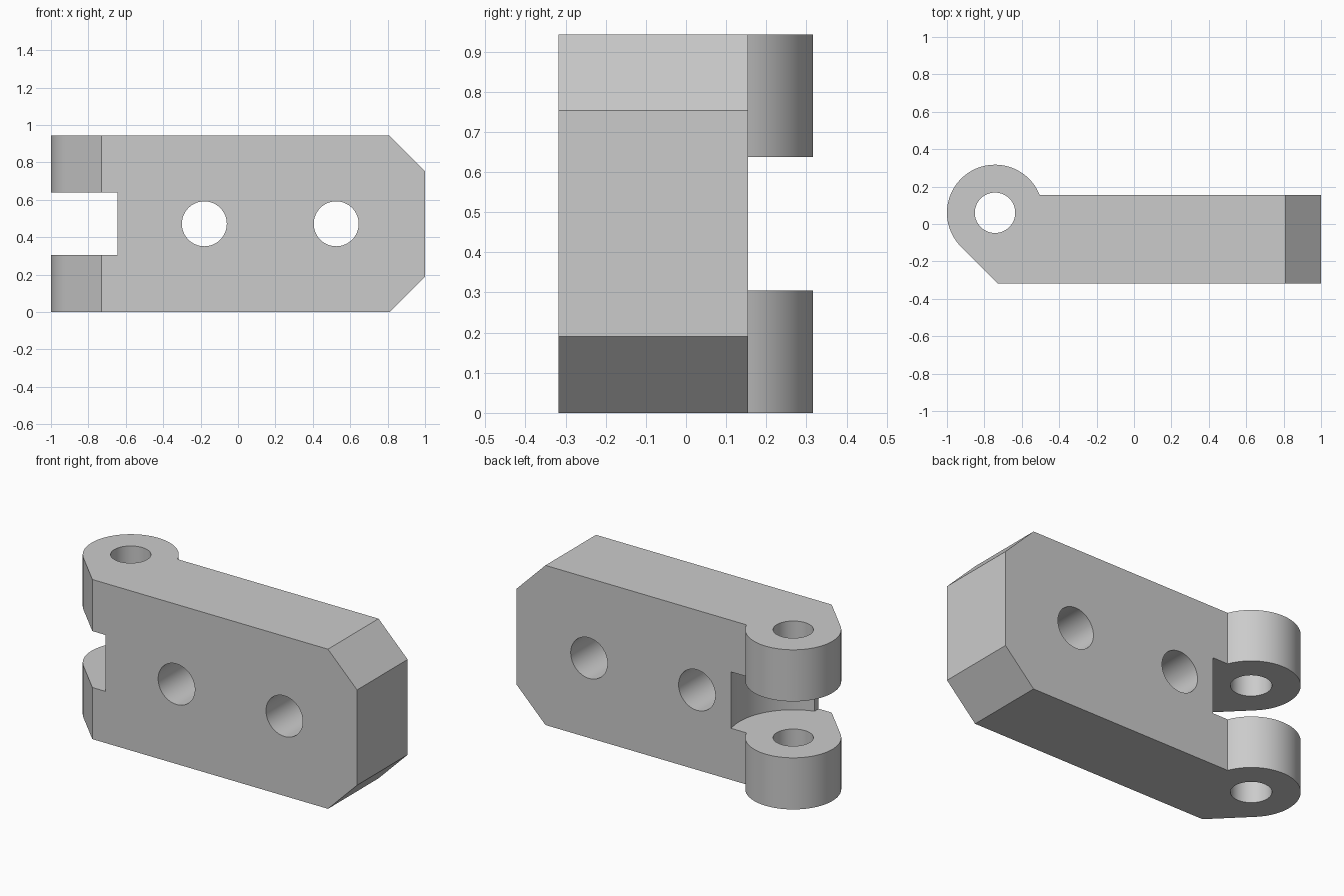
import bpy
import bmesh
from math import cos, sin, pi, sqrt, radians
from mathutils import Matrix, Vector

if "Cube" in bpy.data.objects:
    bpy.data.objects.remove(bpy.data.objects["Cube"], do_unlink=True)

HEIGHT, DEPTH = 0.943, 0.317
BACK = 0.155                      # rear face of the plate
PIN = Vector((-0.743, 0.06))      # hinge axis
KNUCKLE = 0.257                   # knuckle radius
SLOT_LOW, SLOT_HIGH = 0.305, 0.638
MID = HEIGHT / 2

grey = bpy.data.materials.new("light_grey")
grey.use_nodes = True
grey.diffuse_color = (0.6, 0.6, 0.6, 1)
grey.node_tree.nodes["Principled BSDF"].inputs["Base Color"].default_value = (0.6, 0.6, 0.6, 1)


def prism(name, outline, start, end, axis="Z"):
    """Extrude an outline along z, or along y when the outline is in x and z."""
    bm = bmesh.new()
    if axis == "Z":
        verts = [bm.verts.new((a, b, start)) for a, b in outline]
        step = Vector((0, 0, end - start))
    else:
        verts = [bm.verts.new((a, start, b)) for a, b in outline]
        step = Vector((0, end - start, 0))
    face = bm.faces.new(verts)
    top = bmesh.ops.extrude_face_region(bm, geom=[face])["geom"]
    bmesh.ops.translate(bm, vec=step, verts=[v for v in top if isinstance(v, bmesh.types.BMVert)])
    bmesh.ops.recalc_face_normals(bm, faces=bm.faces)
    mesh = bpy.data.meshes.new(name)
    bm.to_mesh(mesh)
    bm.free()
    mesh.materials.append(grey)
    obj = bpy.data.objects.new(name, mesh)
    bpy.context.collection.objects.link(obj)
    return obj


def arc(centre, radius, start, end, steps):
    angles = [start + (end - start) * i / steps for i in range(steps + 1)]
    return [(centre[0] + radius * cos(a), centre[1] + radius * sin(a)) for a in angles]


def circle(centre, radius):
    return arc(centre, radius, 0, 2 * pi, 96)[:-1]


def combine(target, tool, operation="DIFFERENCE"):
    """Apply a boolean and discard its tool."""
    tool.hide_render = True
    bpy.context.view_layer.objects.active = target
    mod = target.modifiers.new("cut", "BOOLEAN")
    mod.operation, mod.object, mod.solver = operation, tool, "EXACT"
    bpy.ops.object.modifier_apply(modifier=mod.name)
    bpy.data.objects.remove(tool, do_unlink=True)


# Plate and round knuckle share one plan outline
rise = BACK - PIN.y
join = Vector((sqrt(KNUCKLE ** 2 - rise ** 2), rise)).angle_signed(Vector((1, 0)))
outline = [(-0.73, -DEPTH), (1, -DEPTH), (1, BACK)]
outline += arc(PIN, KNUCKLE, abs(join), radians(225), 64)
hinge = prism("hinge_leaf", outline, 0, HEIGHT)

# Chamfered corners at the free end
side = [(-2, 0), (0.81, 0), (1, 0.19), (1, HEIGHT - 0.19), (0.81, HEIGHT), (-2, HEIGHT)]
combine(hinge, prism("end_profile", side, -1, 1, "Y"), "INTERSECT")

# Slot between the knuckles: straight notch plus round clearance
notch = [(-2, -1), (-0.645, -1), (-0.645, 1), (-2, 1)]
combine(hinge, prism("slot_notch", notch, SLOT_LOW, SLOT_HIGH))
combine(hinge, prism("slot_clearance", circle(PIN, 0.352), SLOT_LOW, SLOT_HIGH))

# Pin bore and two screw holes
combine(hinge, prism("pin_bore", circle(PIN, 0.108), -1, 2))
for x in (-0.18, 0.525):
    combine(hinge, prism("screw_hole", circle((x, MID), 0.12), -1, 1, "Y"))

bpy.ops.object.select_all(action="DESELECT")
hinge.select_set(True)
bpy.context.view_layer.objects.active = hinge
bpy.ops.object.shade_smooth_by_angle(angle=radians(20))
